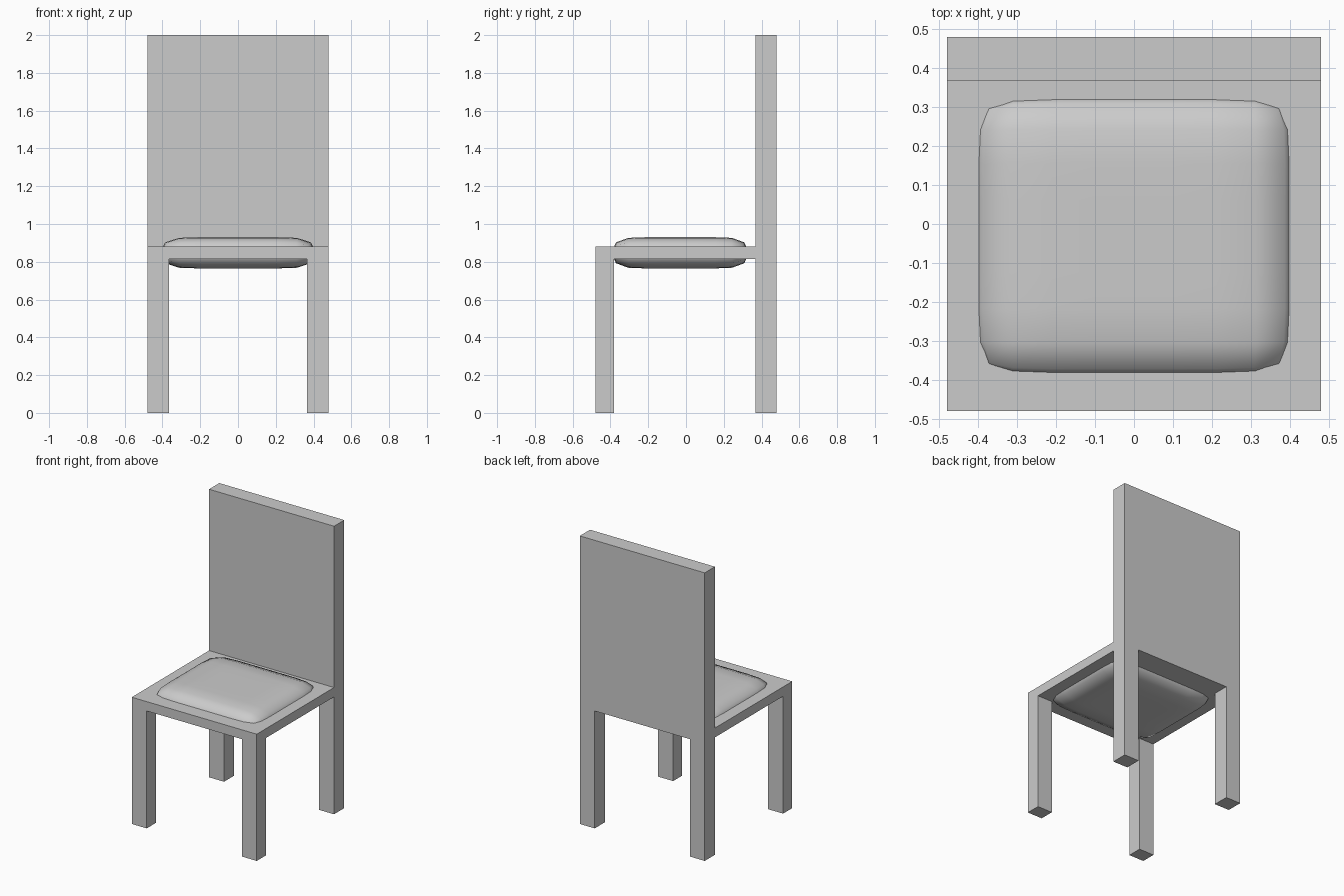
import bpy
import bmesh
import math

if "Cube" in bpy.data.objects:
    bpy.data.objects.remove(bpy.data.objects["Cube"])

W = 0.48                      # half footprint
X_IN, Y_FRONT, Y_BACK = 0.365, -0.38, 0.368
Z_LOW, Z_SEAT, Z_TOP = 0.815, 0.88, 2.0


def add_object(name, bm):
    bmesh.ops.recalc_face_normals(bm, faces=bm.faces)
    mesh = bpy.data.meshes.new(name)
    bm.to_mesh(mesh)
    bm.free()
    obj = bpy.data.objects.new(name, mesh)
    bpy.context.collection.objects.link(obj)
    return obj


def extrude_to(bm, faces, z):
    out = bmesh.ops.extrude_face_region(bm, geom=faces)["geom"]
    bmesh.ops.delete(bm, geom=[f for f in faces if f.is_valid], context="FACES_ONLY")
    for v in out:
        if isinstance(v, bmesh.types.BMVert):
            v.co.z = z


# Chair frame: 3 x 3 seat slab, corner cells pulled down as legs, rear row pulled up as back
xs = [-W, -X_IN, X_IN, W]
ys = [-W, Y_FRONT, Y_BACK, W]
bm = bmesh.new()
grid = [[bm.verts.new((x, y, Z_LOW)) for x in xs] for y in ys]
cells = [bm.faces.new((grid[j][i], grid[j][i + 1], grid[j + 1][i + 1], grid[j + 1][i]))
         for j in range(3) for i in range(3)]
slab = bmesh.ops.extrude_face_region(bm, geom=cells, use_keep_orig=True)["geom"]
for v in slab:
    if isinstance(v, bmesh.types.BMVert):
        v.co.z = Z_SEAT
bm.normal_update()


def level_faces(z):
    return [f for f in bm.faces if all(abs(v.co.z - z) < 1e-5 for v in f.verts)]


for f in level_faces(Z_LOW):
    c = f.calc_center_median()
    if abs(c.x) > X_IN and not Y_FRONT < c.y < Y_BACK:
        extrude_to(bm, [f], 0.0)
extrude_to(bm, [f for f in level_faces(Z_SEAT) if f.calc_center_median().y > Y_BACK], Z_TOP)
bmesh.ops.recalc_face_normals(bm, faces=bm.faces)
bmesh.ops.dissolve_limit(bm, angle_limit=math.radians(1), verts=bm.verts, edges=bm.edges)
add_object("chair_frame", bm)

# Seat cushion: pillow-shaped subdivided box set through the seat
bm = bmesh.new()
bmesh.ops.create_cube(bm, size=2)
flat = [e for e in bm.edges if abs(e.verts[0].co.z - e.verts[1].co.z) < 1e-5]
bmesh.ops.subdivide_edges(bm, edges=flat, cuts=3, use_grid_fill=True)
bmesh.ops.scale(bm, vec=(0.422, 0.371, 0.0825), verts=bm.verts)
bmesh.ops.translate(bm, vec=(0, -0.031, 0.8475), verts=bm.verts)
for f in bm.faces:
    f.smooth = True
cushion = add_object("seat_cushion", bm)
sub = cushion.modifiers.new("Subdivision", "SUBSURF")
sub.levels = sub.render_levels = 1
